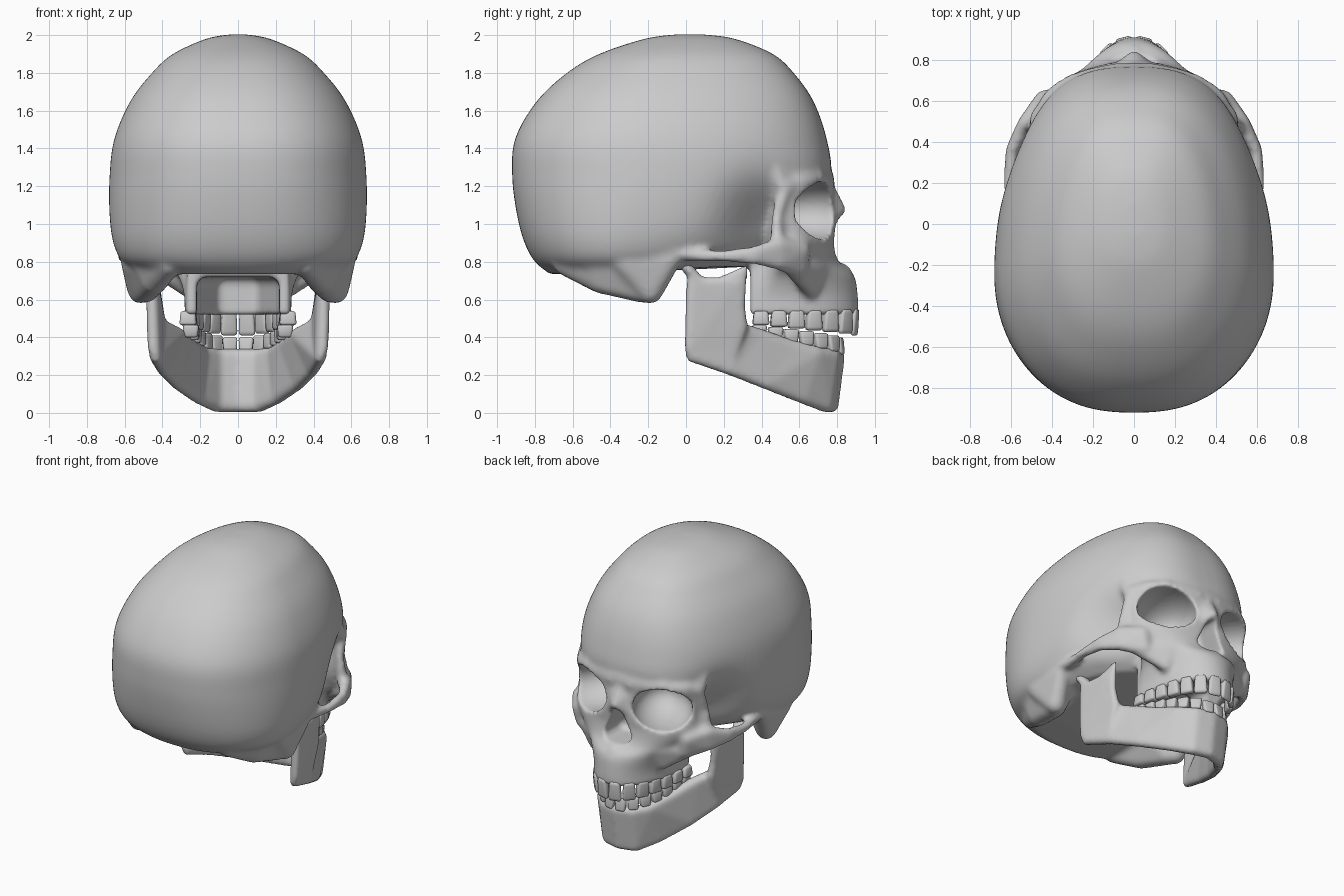
import bpy, bmesh, math
from mathutils import Vector, Matrix

if "Cube" in bpy.data.objects:
    bpy.data.objects.remove(bpy.data.objects["Cube"])


def ball_points(c, r, n=60):
    for i in range(n):
        z = 1 - 2 * (i + .5) / n
        a, s = i * 2.39996, math.sqrt(1 - z * z)
        yield Vector(c) + r * Vector((s * math.cos(a), s * math.sin(a), z))


def hull(bm, balls, mirror=True):
    """Convex skin around a few balls (x, y, z, r), on both sides."""
    for s in ((1, -1) if mirror else (1,)):
        t = bmesh.new()
        for x, y, z, r in balls:
            for p in ball_points((s * x, y, z), r):
                t.verts.new(p)
        bmesh.ops.convex_hull(t, input=t.verts[:])
        bmesh.ops.delete(t, geom=[v for v in t.verts if not v.link_faces], context='VERTS')
        append(bm, t)


def chain(bm, stations):
    """Hull between each pair of neighbouring stations (lists of balls)."""
    for a, b in zip(stations, stations[1:]):
        hull(bm, a + b)


def append(bm, t):
    bmesh.ops.recalc_face_normals(t, faces=t.faces[:])
    me = bpy.data.meshes.new("tmp")
    t.to_mesh(me)
    t.free()
    bm.from_mesh(me)
    bpy.data.meshes.remove(me)


def resample(rows, k=5):
    """Smooth spline through table rows."""
    out = []
    for i in range(len(rows) - 1):
        a, b, c, d = (rows[max(0, min(len(rows) - 1, i + j))] for j in (-1, 0, 1, 2))
        for u in (j / k for j in range(k)):
            out.append([.5 * (2 * q + (r - p) * u + (2 * p - 5 * q + 4 * r - s) * u * u
                              + (3 * q - p - 3 * r + s) * u ** 3) for p, q, r, s in zip(a, b, c, d)])
    return out + [list(rows[-1])]


def loft(bm, rings):
    t = bmesh.new()
    vs = [[t.verts.new(p) for p in ring] for ring in rings]
    n = len(vs[0])
    for a, b in zip(vs, vs[1:]):
        for i in range(n):
            t.faces.new((a[i], a[(i + 1) % n], b[(i + 1) % n], b[i]))
    t.faces.new(vs[0])
    t.faces.new(vs[-1][::-1])
    append(bm, t)


def make(name, bm):
    me = bpy.data.meshes.new(name)
    bm.to_mesh(me)
    bm.free()
    me.shade_smooth()
    ob = bpy.data.objects.new(name, me)
    bpy.context.collection.objects.link(ob)
    return ob


def remesh(ob, size):
    m = ob.modifiers.new("remesh", 'REMESH')
    m.mode, m.voxel_size, m.use_smooth_shade = 'VOXEL', size, True


def soften(ob, n):
    m = ob.modifiers.new("soften", 'SMOOTH')
    m.factor, m.iterations = .5, n


def cut(ob, name, bm):
    c = make(name, bm)
    c.hide_render = True
    c.hide_set(True)
    m = ob.modifiers.new(name, 'BOOLEAN')
    m.operation, m.solver, m.object = 'DIFFERENCE', 'EXACT', c


skull = bmesh.new()

# Braincase: egg-shaped rings (z, back y, front y, half width) with temporal hollows
rows = [(2.003, -.06, .1, .05), (1.98, -.22, .26, .17), (1.9, -.46, .46, .345), (1.8, -.63, .57, .455),
        (1.65, -.79, .675, .57), (1.45, -.905, .745, .655), (1.25, -.92, .765, .68), (1.05, -.895, .66, .68),
        (.9, -.855, .54, .66), (.8, -.8, .44, .61), (.735, -.72, .36, .5)]
rings = []
for z, yb, yf, w in resample(rows):
    ym = (yb + yf) / 2 - .15 * w / .68
    ring = []
    for i in range(96):
        a = 2 * math.pi * i / 96
        c, s = math.cos(a), math.sin(a)
        y = ym + (yf - ym if c > 0 else ym - yb) * c
        x = math.copysign(w * abs(s) ** (.75 if c > 0 else .82), s)
        x *= 1 - .25 * math.exp(-((y - .42) / .19) ** 2 - ((z - .98) / .23) ** 2)
        lift = .04 * max(0, min(1, (y + .25) / .4)) * max(0, min(1, (1.05 - z) / .3))
        ring.append((x, y, z + lift))
    rings.append(ring)
loft(skull, rings)

# Face block: (z, front y, half width, side y, back half width)
rows = [(1.32, .755, .38, .5, .3), (1.24, .785, .47, .53, .34), (1.15, .78, .48, .5, .32),
        (1.0, .795, .48, .49, .3), (.9, .79, .48, .5, .28), (.8, .82, .40, .51, .27),
        (.73, .89, .32, .47, .27), (.62, .91, .285, .42, .27), (.52, .915, .285, .42, .27)]
rings = []
for z, yf, w, ys, bw in resample(rows, 4):
    half = []
    for i in range(13):
        a = math.pi / 2 * i / 12
        half.append((w * math.sin(a), ys + (yf - ys) * math.cos(a) ** .9, z))
    half += [(bw, ys - .08, z), (bw, .34, z)]
    rings.append(half + [(-x, y, q) for x, y, q in half[:0:-1]])
loft(skull, rings)

# Cheekbones, arches, orbit rims, mastoids, nasal bones
chain(skull, [[(.585, -.12, .85, .035)], [(.585, .04, .835, .035)], [(.607, .2, .83, .032)],
              [(.597, .36, .855, .03), (.597, .36, .815, .03)],
              [(.53, .49, .89, .04), (.53, .49, .79, .035)], [(.43, .6, .86, .06), (.41, .6, .76, .05)]])
hull(skull, [(.42, .57, .76, .05), (.27, .66, .65, .04), (.25, .7, .78, .05)])
chain(skull, [[(.51, .48, .88, .04)], [(.49, .48, 1.05, .028)], [(.46, .53, 1.2, .045)],
              [(.3, .69, 1.24, .045)], [(.08, .755, 1.22, .035)]])
hull(skull, [(.47, .51, 1.2, .04), (.47, .4, 1.42, .05), (.4, .5, 1.4, .05), (.4, .55, 1.24, .05)])
hull(skull, [(.56, -.08, .82, .06), (.515, -.19, .645, .07), (.54, -.32, .8, .08), (.42, -.2, .78, .06)])
hull(skull, [(.49, -.23, .65, .07), (.44, -.45, .705, .075), (.36, -.64, .785, .06), (.5, -.45, .85, .08),
             (.38, -.3, .78, .06)])
hull(skull, [(0, .76, 1.19, .03), (0, .82, 1.075, .03), (.09, .75, 1.0, .03), (.07, .74, 1.15, .03)])
hull(skull, [(.0, .85, .77, .02), (.0, .8, .74, .04)], False)

skull = make("skull", skull)
remesh(skull, .018)

# Cutters: eye sockets, nasal opening, hollow palate
bm = bmesh.new()
for s in (1, -1):
    bmesh.ops.create_uvsphere(bm, u_segments=40, v_segments=24, radius=1,
                              matrix=Matrix.Translation((s * .285, .68, 1.072))
                              @ Matrix.Rotation(-s * .6, 4, 'Z') @ Matrix.Diagonal((.2, .28, .152, 1)))
cut(skull, "eye_socket_cutter", bm)
bm = bmesh.new()
hull(bm, [(sx * .055, y, .845, .05) for sx in (1, -1) for y in (.64, .95)]
     + [(0, y, 1.02, .025) for y in (.64, .95)], False)
cut(skull, "nasal_cutter", bm)
bm = bmesh.new()
hull(bm, [(s * x, y, z, .05) for s in (1, -1) for x, y in ((.175, .2), (.165, .5), (.07, .76))
          for z in (.4, .67)], False)
cut(skull, "palate_cutter", bm)
remesh(skull, .014)
soften(skull, 6)

# Lower jaw: ramus, condyle, coronoid, then the body around the chin
jaw = bmesh.new()
hull(jaw, [(.455, .035, .69, .035), (.44, .27, .69, .025), (.45, .02, .35, .03),
           (.41, .3, .46, .03), (.435, .03, .295, .03), (.40, .22, .24, .03)])
hull(jaw, [(.47, .0, .775, .03), (.42, .0, .775, .03), (.455, .08, .68, .03)])
hull(jaw, [(.43, .315, .77, .015), (.44, .18, .69, .03), (.43, .29, .58, .025)])
chain(jaw, [[(.42, .2, .47, .035), (.435, .05, .295, .035)], [(.32, .37, .41, .045), (.395, .24, .23, .035)],
            [(.25, .54, .355, .04), (.32, .43, .155, .035)], [(.19, .69, .315, .04), (.21, .62, .08, .035)],
            [(.11, .775, .30, .04), (.11, .74, .04, .04)], [(0, .803, .30, .04), (0, .77, .04, .04)]])
jaw = make("lower_jaw", jaw)
remesh(jaw, .013)
soften(jaw, 12)


def teeth(name, semi_x, semi_y, z_gum, z_tip, depth):
    """Seven teeth a side, spaced evenly along a rounded arch."""
    pts = [Vector((semi_x * math.sin(a) ** .85, .34 + semi_y * math.cos(a), 0))
           for a in (math.pi / 2 * i / 400 for i in range(401))]
    dist = [0]
    for a, b in zip(pts, pts[1:]):
        dist.append(dist[-1] + (b - a).length)
    step = dist[-1] / 7.1
    bm = bmesh.new()
    for k in range(7):
        i = next(j for j, d in enumerate(dist) if d >= step * (k + .5))
        tan = pts[min(400, i + 3)] - pts[i - 3]
        f = k / 6
        z0, z1 = (g[0] + (g[1] - g[0]) * f for g in (z_gum, z_tip))
        for s in (1, -1):
            t = bmesh.new()
            bmesh.ops.create_cube(t, size=1)
            for v in t.verts:
                tip = (v.co.z > 0) == (z1 > z0)
                v.co.y *= (.45 + .55 * f) if tip else .85
                v.co.x *= 1 if tip else .8
            bmesh.ops.bevel(t, geom=t.edges[:], offset=.16, segments=2, profile=.5, affect='EDGES')
            t.transform(Matrix.Translation((s * pts[i].x, pts[i].y, (z0 + z1) / 2))
                        @ Matrix.Rotation(s * math.atan2(tan.y, tan.x), 4, 'Z')
                        @ Matrix.Diagonal((step * .96, depth * (.8 + .5 * f), abs(z1 - z0), 1)))
            append(bm, t)
    return make(name, bm)


# Teeth
teeth("upper_teeth", .265, .555, (.55, .54), (.41, .465), .07)
teeth("lower_teeth", .25, .48, (.31, .40), (.4, .465), .065)
